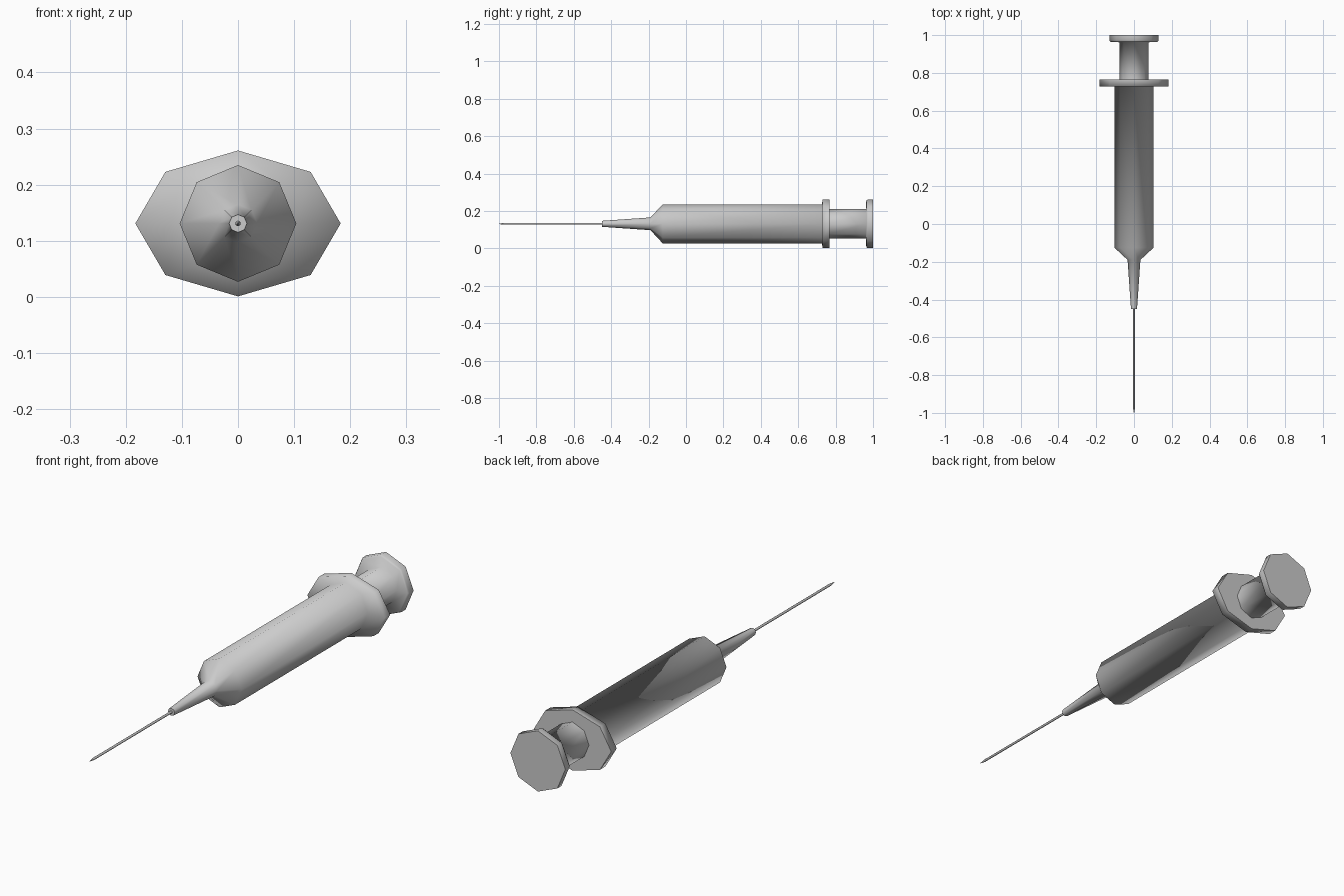
import bpy, bmesh, math

if "Cube" in bpy.data.objects:
    bpy.data.objects.remove(bpy.data.objects["Cube"])

CZ = 0.131   # height of the syringe axis
SIDES = 8


def lathe(name, rings, flat_caps=True):
    """Skin octagonal rings (y, radius_x, radius_z) along the y axis."""
    bm = bmesh.new()
    loops = []
    for y, rx, rz in rings:
        loops.append([bm.verts.new((rx * math.cos(math.tau * i / SIDES), y,
                                    CZ + rz * math.sin(math.tau * i / SIDES)))
                      for i in range(SIDES)])
    for a, b in zip(loops, loops[1:]):
        for i in range(SIDES):
            j = (i + 1) % SIDES
            bm.faces.new((a[i], a[j], b[j], b[i])).smooth = True
    for cap in (loops[0], loops[-1]):
        bm.faces.new(cap).smooth = False
    bmesh.ops.recalc_face_normals(bm, faces=bm.faces[:])
    mesh = bpy.data.meshes.new(name)
    bm.to_mesh(mesh)
    bm.free()
    obj = bpy.data.objects.new(name, mesh)
    bpy.context.collection.objects.link(obj)
    return obj


def round_rings(pairs):
    return [(y, r, r) for y, r in pairs]


# Barrel with tapered nozzle and wide finger flange
lathe("barrel", round_rings([(-0.45, 0.016), (-0.19, 0.034),
                             (-0.125, 0.104), (0.728, 0.104)])
      + [(0.729, 0.183, 0.13), (0.766, 0.183, 0.13)])

# Plunger rod and thumb disc
lathe("plunger", round_rings([(0.76, 0.078), (0.962, 0.078), (0.964, 0.125),
                              (0.972, 0.13), (1.0, 0.13)]))

# Needle with pointed tip
lathe("needle", round_rings([(-1.0, 0.001), (-0.975, 0.005), (-0.445, 0.005)]))
